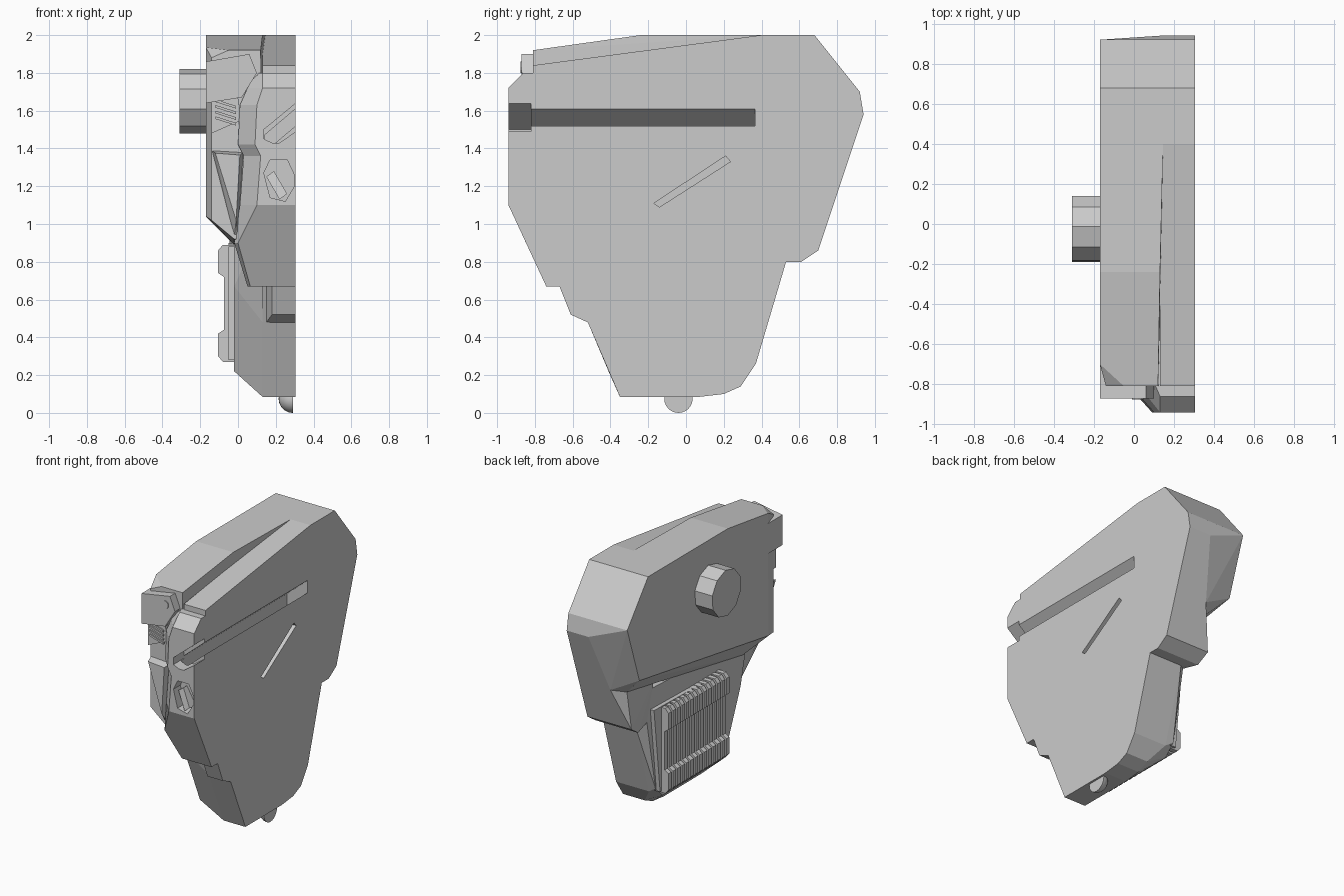
import bpy, bmesh
from math import cos, sin, radians
from mathutils import Matrix

if "Cube" in bpy.data.objects:
    bpy.data.objects.remove(bpy.data.objects["Cube"], do_unlink=True)

GREY = (0.6, 0.6, 0.6, 1.0)
grey = bpy.data.materials.new("plain_grey")
grey.use_nodes = True
grey.diffuse_color = GREY
grey.node_tree.nodes["Principled BSDF"].inputs["Base Color"].default_value = GREY


def finish(name, bm):
    bmesh.ops.recalc_face_normals(bm, faces=bm.faces)
    mesh = bpy.data.meshes.new(name)
    bm.to_mesh(mesh)
    bm.free()
    mesh.materials.append(grey)
    obj = bpy.data.objects.new(name, mesh)
    bpy.context.collection.objects.link(obj)
    return obj


def loft(name, rings):
    bm = bmesh.new()
    loops = [[bm.verts.new(p) for p in ring] for ring in rings]
    for a, b in zip(loops, loops[1:]):
        for i in range(len(a)):
            j = (i + 1) % len(a)
            bm.faces.new((a[i], a[j], b[j], b[i]))
    bm.faces.new(loops[0])
    bm.faces.new(loops[-1])
    return finish(name, bm)


def prism_x(name, yz, x0, x1):
    return loft(name, [[(x, y, z) for y, z in yz] for x in (x0, x1)])


def prism_y(name, xz, y0, y1):
    return loft(name, [[(x, y, z) for x, z in xz] for y in (y0, y1)])


def hull(name, points):
    bm = bmesh.new()
    verts = [bm.verts.new(p) for p in points]
    res = bmesh.ops.convex_hull(bm, input=verts)
    junk = {v for v in res["geom_interior"] if isinstance(v, bmesh.types.BMVert)}
    bmesh.ops.delete(bm, geom=list(junk), context="VERTS")
    bmesh.ops.dissolve_limit(bm, angle_limit=radians(1.5), verts=bm.verts, edges=bm.edges)
    return finish(name, bm)


def cut(obj, cutter):
    cutter.hide_render = True
    mod = obj.modifiers.new("cut", "BOOLEAN")
    mod.operation, mod.solver, mod.object = "DIFFERENCE", "EXACT", cutter
    bpy.context.view_layer.objects.active = obj
    bpy.ops.object.modifier_apply(modifier=mod.name)
    bpy.data.objects.remove(cutter, do_unlink=True)


SEAM, STEP = 0.305, 0.13

# Inner slab with the full side outline
inner = prism_x("inner_slab", [
    (-.81, 1.84), (.4, 2), (.68, 2), (.92, 1.7), (.94, 1.58), (.7, .86), (.61, .8),
    (.53, .8), (.37, .26), (.29, .14), (.2, .1), (.07, .085), (-.35, .085),
    (-.52, .48), (-.6, .67), (-.74, .67), (-.94, 1.1), (-.94, 1.72), (-.86, 1.8),
    (-.81, 1.8)], STEP, SEAM)

# Slanted channel, its front mouth, the thin groove and the hexagonal socket
cut(inner, prism_y("channel_cutter",
    [(.35, 1.648), (.14, 1.47), (.14, 1.38), (.35, 1.558)], -.86, .365))
cut(inner, prism_y("mouth_cutter", [(.35, 1.675), (.137, 1.5), (.137, 1.45), (.18, 1.43),
    (.22, 1.43), (.35, 1.52)], -1, -.82))
cut(inner, prism_x("groove_cutter",
    [(-.17, 1.11), (-.14, 1.09), (.235, 1.33), (.21, 1.36)], .27, .35))
cut(inner, prism_y("socket_cutter", [(.137, 1.27), (.17, 1.34), (.26, 1.34), (.298, 1.26),
    (.298, 1.2), (.25, 1.12), (.17, 1.14)], -1, -.86))
hull("socket_peg", [(x, y, z) for x, z, y in (
    (.15, 1.25, -.9), (.19, 1.28, -.9), (.26, 1.16, -.93), (.22, 1.13, -.93),
    (.15, 1.25, -.84), (.19, 1.28, -.84), (.26, 1.16, -.84), (.22, 1.13, -.84))])

# Wide upper shell with chamfered corners
hull("upper_shell",
     [(-.17, y, z) for y, z in ((-.7, 1.935), (-.24, 2), (.68, 2), (.92, 1.7),
                                (.78, 1.28), (-.71, 1.04))] +
     [(-.14, -.81, 1.88), (-.05, -.81, 1.92), (-.14, -.81, 1.02), (-.02, -.81, .92),
      (-.02, -.63, .89), (-.02, .71, 1.13), (.05, .8, 1.16), (.12, -.81, 1.92),
      (.13, -.24, 2), (.145, .4, 2)] +
     [(STEP, y, z) for y, z in ((.68, 2), (.92, 1.7), (.94, 1.58), (.8, 1.16),
                                (-.81, .92), (-.63, .89))])

# Rear step under the shell
hull("rear_step",
     [(x, y, z) for x, y, z in ((.05, .8, 1.16), (.05, .4, 1.16), (-.05, .7, .86),
                                (-.02, .71, 1.13), (-.04, .61, .8), (-.02, .48, .82),
                                (-.02, .4, 1.1))] +
     [(STEP, y, z) for y, z in ((.8, 1.16), (.7, .86), (.61, .8), (.4, .8), (.4, 1.16))])

# Narrow lower body
hull("lower_body",
     [(-.02, y, z) for y, z in ((-.68, 1), (-.6, .67), (-.52, .48), (-.41, .22),
                                (.3, .22), (.38, .3), (.48, .82), (.48, 1.05))] +
     [(.04, .53, .8), (.04, .37, .26), (.04, .53, 1)] +
     [(STEP, y, z) for y, z in ((-.35, .085), (.07, .085), (.2, .1), (.29, .14),
                                (.37, .26), (.53, .8), (.53, 1), (-.68, 1), (-.52, .48))])

# Raised block under the chin
hull("chin_block",
     [(SEAM, y, z) for y, z in ((-.5, .47), (-.61, .52), (-.67, .67), (-.5, .67))] +
     [(.18, -.61, .52), (.18, -.67, .67), (.15, -.52, .48), (.15, -.6, .67), (.15, -.5, .67)])

# Bevelled side of the front column: height, outer x, inner x, front y
rows = [(1.8, .1, .13, -.86), (1.72, .05, .13, -.94), (1.63, .01, .1, -.94),
        (1.42, 0, .09, -.94), (1.36, .03, .12, -.94), (1.1, .01, .1, -.94),
        (.9, -.02, 0, -.847), (.67, .05, .065, -.74)]
loft("front_column", [[(xo, -.58, z), (xo, max(y + .07, -.84), z), (xi, y, z),
                       (STEP, y, z), (STEP, -.58, z)] for z, xo, xi, y in rows])

# Front plates: visor, vent and tapered panel
prism_y("visor_plate", [(-.17, 1.86), (.06, 1.9), (.1, 1.8), (.02, 1.67), (-.17, 1.64)],
        -.87, -.7)
prism_y("visor_stud", [(.02 + .03 * cos(radians(a)), 1.83 + .03 * sin(radians(a)))
                       for a in range(0, 360, 30)], -.876, -.86)
prism_y("vent_plate", [(-.14, 1.69), (0, 1.67), (.02, 1.55), (-.14, 1.48)], -.84, -.78)
for i in range(4):
    z = 1.66 - i * .03
    prism_y(f"vent_louvre_{i + 1}", [(-.12, z), (-.01, z - .035), (-.01, z - .049),
                                     (-.12, z - .014)], -.849, -.83)
hull("tapered_panel",
     [(x, -.8, z) for x, z in ((-.14, 1.39), (.03, 1.38), (0, .93), (-.02, .93))] +
     [(x, -.865, z) for x, z in ((-.12, 1.375), (.01, 1.365), (-.01, 1.02))])

# Ten-sided side knob
prism_x("side_knob", [(-.025 + .17 * cos(radians(14 + 36 * i)),
                       1.65 + .17 * sin(radians(14 + 36 * i))) for i in range(10)], -.31, -.15)

# Ribbed grille on the lower body
hull("grille_base", [(x, y, z) for x in (-.05, 0) for y, z in
                     ((-.36, .28), (.37, .28), (.44, .9), (-.36, .88))])
rib = [(0, .27), (-.08, .27), (-.105, .3), (-.105, .42), (-.075, .44), (-.075, .72),
       (-.105, .74), (-.105, .86), (-.08, .89), (0, .89)]
RIBS = 14
for i in range(RIBS):
    y = -.35 + i * .72 / RIBS
    prism_y(f"grille_rib_{i + 1}", rib, y, y + .034)

# Half-round foot stud, flat towards the seam
bm = bmesh.new()
bmesh.ops.create_uvsphere(bm, u_segments=24, v_segments=12, radius=.075,
                          matrix=Matrix.Translation((.29, -.04, .075)))
bmesh.ops.bisect_plane(bm, geom=bm.verts[:] + bm.edges[:] + bm.faces[:],
                       plane_co=(.29, 0, 0), plane_no=(1, 0, 0), clear_outer=True)
bmesh.ops.holes_fill(bm, edges=[e for e in bm.edges if e.is_boundary])
foot = finish("foot_stud", bm)
bpy.ops.object.select_all(action="DESELECT")
foot.select_set(True)
bpy.context.view_layer.objects.active = foot
bpy.ops.object.shade_smooth_by_angle(angle=radians(35))
